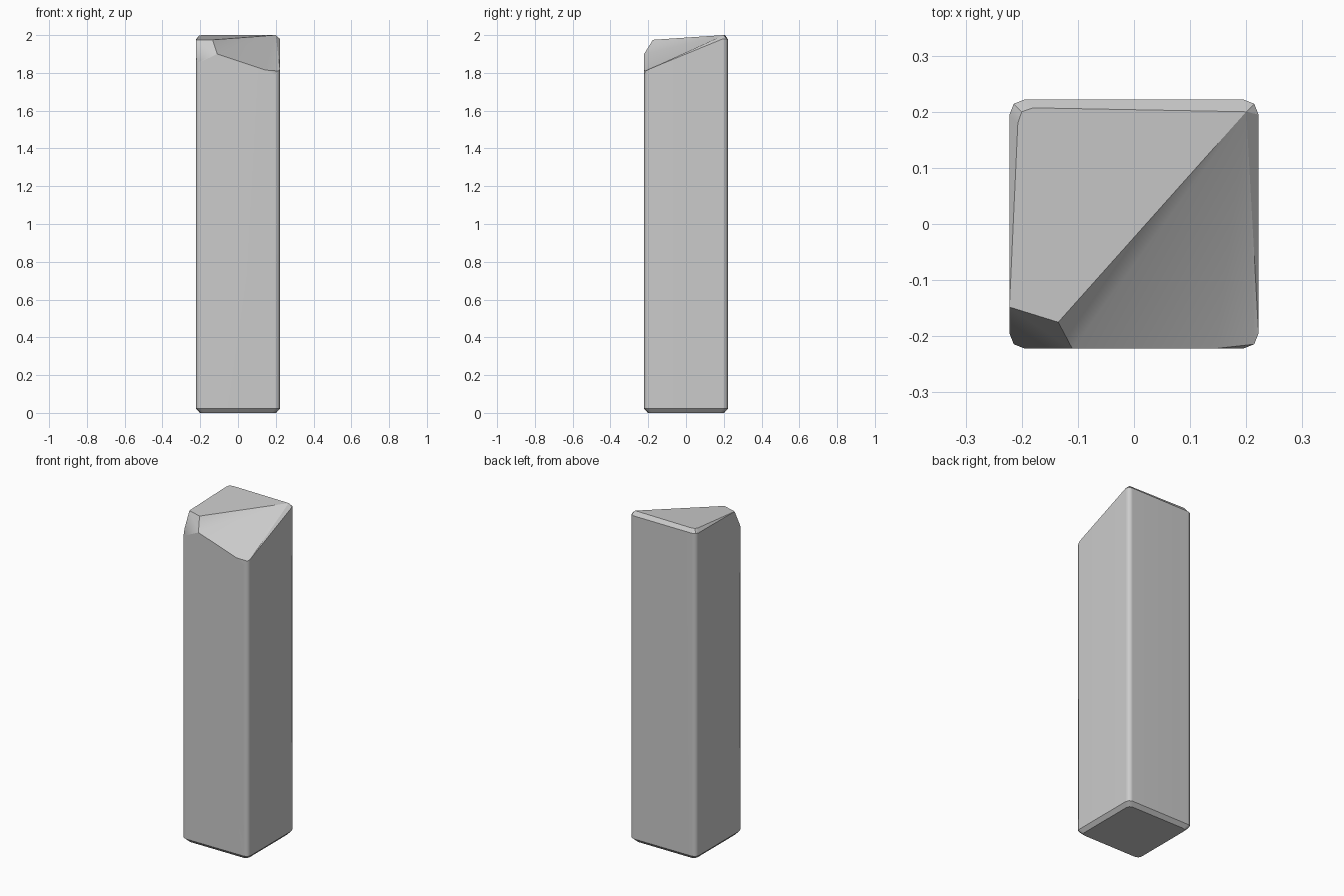
import bpy, bmesh, math

if "Cube" in bpy.data.objects:
    bpy.data.objects.remove(bpy.data.objects["Cube"])

bm = bmesh.new()
H, I, M = 0.222, 0.195, 0.2143   # half width, corner start, corner middle


def V(x, y, z):
    return bm.verts.new((x, y, z))


# Plan of the pillar with rounded corners, anticlockwise from front right
plan = []
for sx, sy in ((1, -1), (1, 1), (-1, 1), (-1, -1)):
    corner = [(sx * I, sy * H), (sx * M, sy * M), (sx * H, sy * I)]
    plan += corner if sx * sy < 0 else corner[::-1]

# Bottom chamfer rings and the uneven rim of the broken top
base = [V(x * 0.91, y * 0.91, 0) for x, y in plan]
low = [V(x, y, 0.022) for x, y in plan]
heights = [1.785, 1.81, 1.82, 1.98, 1.98, 1.978,
           1.977, 1.977, 1.977, 1.883, 1.856, 1.86]
rim = [V(x, y, z) for (x, y), z in zip(plan, heights)]

# Extra break points on the left and front walls
g = V(-H, -0.148, 1.975)
c = V(-0.11, -H, 1.9)
d = V(0.145, -H, 1.815)
extra = {8: [g], 11: [c, d]}

# Points of the top surface
a = V(0.2, 0.2, 2)
b = V(-0.135, -0.175, 1.975)
h1, h2, h3 = V(-0.18, 0.207, 2), V(-0.2, 0.2, 1.999), V(-0.207, 0.18, 1.997)

# Walls and underside
bm.faces.new(base[::-1])
for i in range(12):
    j = (i + 1) % 12
    bm.faces.new((base[i], base[j], low[j], low[i]))
    bm.faces.new([low[i], low[j], rim[j]] + extra.get(i, [])[::-1] + [rim[i]])

# Sloping top, chipped corner, large break and worn back edges
r = rim
for f in ((a, h1, h2, h3, g, b),
          (b, g, r[9], r[10], r[11], c),
          (a, b, c), (a, c, d), (a, d, r[1]), (d, r[0], r[1]),
          (a, r[1], r[2]), (a, r[2], r[3]),
          (a, r[3], r[4]), (a, r[4], r[5]),
          (a, r[5], r[6], h1), (h1, r[6], r[7], h2),
          (h2, r[7], r[8], h3), (h3, r[8], g)):
    bm.faces.new(f)
bmesh.ops.recalc_face_normals(bm, faces=bm.faces)

# Smooth rounded corners, crisp break lines
for f in bm.faces:
    f.smooth = True
for e in bm.edges:
    p, q = (v.co for v in e.verts)
    upright = abs(p.z - q.z) > 1
    e.smooth = upright or e.calc_face_angle(0) < math.radians(30)

mesh = bpy.data.meshes.new("broken_pillar")
bm.to_mesh(mesh)
bm.free()
pillar = bpy.data.objects.new("broken_pillar", mesh)
bpy.context.collection.objects.link(pillar)
wn = pillar.modifiers.new("flat_walls", 'WEIGHTED_NORMAL')
wn.keep_sharp = True
